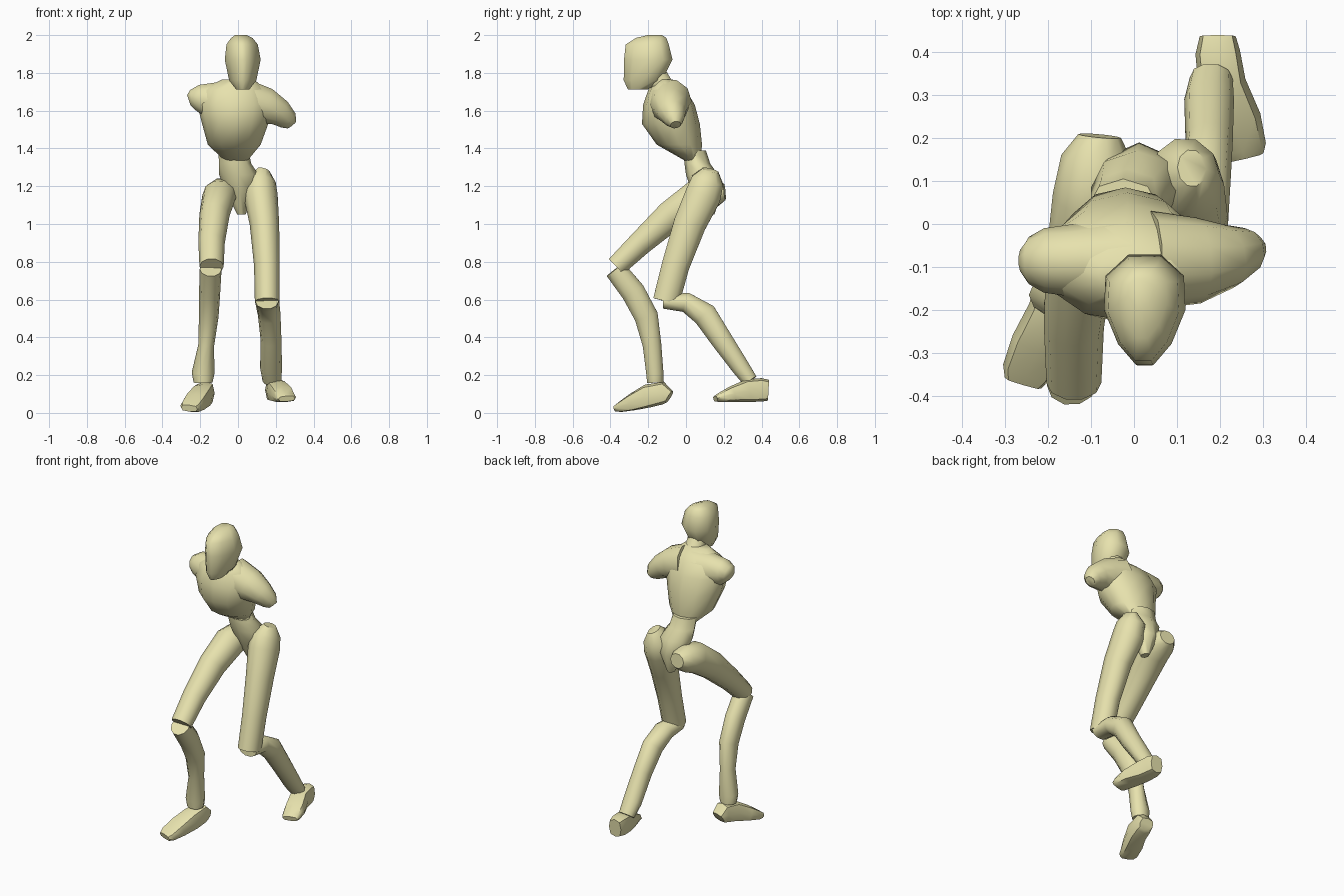
import bpy, bmesh, math
from mathutils import Vector

X, Y, Z = Vector((1, 0, 0)), Vector((0, 1, 0)), Vector((0, 0, 1))


def loft(name, secs, side=X, axis=None, n=10, k=0.0, power=1.0, angle=50):
    """Skin rings (x, y, z, half width, half depth) placed along a path."""
    bm = bmesh.new()
    pts = [Vector(s[:3]) for s in secs]
    rings = []
    for i, s in enumerate(secs):
        t = axis or (pts[min(i + 1, len(pts) - 1)] - pts[max(i - 1, 0)]).normalized()
        u = (side - t * side.dot(t)).normalized()
        v = t.cross(u)
        ring = []
        for j in range(n):
            a = 2 * math.pi * j / n
            c, d = math.cos(a), math.sin(a)
            c = math.copysign(abs(c) ** power, c)
            d = math.copysign(abs(d) ** power, d)
            ring.append(bm.verts.new(pts[i] + u * c * s[3] * (1 + k * d) + v * d * s[4]))
        rings.append(ring)
    for r, q in zip(rings, rings[1:]):
        for j in range(n):
            bm.faces.new((r[j], r[(j + 1) % n], q[(j + 1) % n], q[j]))
    bm.faces.new(rings[0][::-1])
    bm.faces.new(rings[-1])
    bmesh.ops.recalc_face_normals(bm, faces=bm.faces)
    me = bpy.data.meshes.new(name)
    bm.to_mesh(me)
    bm.free()
    ob = bpy.data.objects.new(name, me)
    bpy.context.collection.objects.link(ob)
    me.materials.append(mat)
    bpy.ops.object.select_all(action='DESELECT')
    ob.select_set(True)
    bpy.context.view_layer.objects.active = ob
    bpy.ops.object.shade_smooth_by_angle(angle=math.radians(angle))
    return ob


mat = bpy.data.materials.new("pale_yellow")
mat.diffuse_color = (0.80, 0.76, 0.42, 1)

# Head: egg-shaped, narrower toward the face
loft("head", [
    (.025, -.255, 1.712, .035, .055), (.025, -.228, 1.76, .072, .107),
    (.025, -.20, 1.87, .095, .135), (.022, -.205, 1.95, .083, .12),
    (.02, -.185, 1.985, .057, .085), (.015, -.165, 2.0, .03, .04)],
    axis=Z, k=.32, n=10)

# Neck
loft("neck", [(.02, -.06, 1.64, .085, .07), (.025, -.13, 1.74, .06, .06),
              (.025, -.17, 1.82, .055, .055)])

# Rib cage
loft("chest", [
    (-.01, .035, 1.335, .06, .04), (-.02, -.035, 1.42, .14, .12),
    (-.015, -.08, 1.53, .175, .153), (-.015, -.09, 1.63, .2, .137),
    (-.02, -.10, 1.71, .17, .10), (0, -.115, 1.765, .085, .045)],
    axis=Z, n=12)

# Shoulder stumps: one level, one hanging lower
loft("right_shoulder", [
    (-.03, -.085, 1.63, .11, .13), (-.14, -.085, 1.655, .085, .1),
    (-.21, -.085, 1.665, .075, .075), (-.245, -.085, 1.66, .055, .052),
    (-.26, -.085, 1.655, .03, .03)], side=Y)
loft("left_shoulder", [
    (.04, -.085, 1.65, .115, .12), (.15, -.085, 1.625, .1, .1),
    (.22, -.075, 1.59, .075, .075), (.265, -.06, 1.55, .052, .055),
    (.285, -.055, 1.525, .028, .03)], side=Y)

# Waist and wedge-shaped pelvis
loft("pelvis", [
    (-.025, .045, 1.39, .08, .06), (-.015, .06, 1.32, .085, .068),
    (.005, .085, 1.26, .105, .085), (.012, .11, 1.17, .075, .08),
    (.018, .12, 1.05, .022, .03)], axis=Z, n=8)

# Thighs
loft("right_thigh", [
    (-.08, .205, 1.17, .05, .045), (-.085, .15, 1.165, .085, .08),
    (-.10, .06, 1.145, .09, .095), (-.125, -.08, 1.045, .08, .085),
    (-.14, -.24, .90, .07, .068), (-.14, -.37, .775, .064, .058)])
loft("left_thigh", [
    (.135, .13, 1.285, .035, .045), (.12, .115, 1.23, .08, .09),
    (.12, .09, 1.15, .09, .1), (.14, .02, 1.0, .078, .09),
    (.153, -.055, .78, .068, .077), (.155, -.105, .59, .066, .074)])

# Shins, bowed back at the calf
loft("right_shin", [
    (-.145, -.375, .76, .058, .06), (-.15, -.28, .64, .056, .067),
    (-.155, -.21, .51, .052, .066), (-.168, -.18, .36, .042, .052),
    (-.185, -.165, .21, .06, .048), (-.185, -.163, .16, .05, .045)])
loft("left_shin", [
    (.153, -.12, .59, .062, .04), (.155, .0, .585, .064, .055),
    (.165, .10, .52, .06, .068), (.175, .19, .385, .055, .06),
    (.175, .29, .24, .058, .05), (.18, .34, .17, .05, .042)])

# Feet: boxy wedges, toes turned out
loft("right_foot", [
    (-.168, -.088, .085, .042, .035), (-.175, -.12, .105, .052, .06),
    (-.19, -.20, .09, .056, .062), (-.225, -.28, .058, .062, .046),
    (-.25, -.345, .032, .058, .028), (-.258, -.37, .024, .045, .018)],
    power=.65, n=8)
loft("left_foot", [
    (.195, .437, .12, .042, .055), (.195, .40, .122, .052, .062),
    (.205, .325, .117, .056, .06), (.235, .24, .098, .062, .042),
    (.253, .175, .08, .056, .024), (.258, .155, .075, .045, .015)],
    power=.65, n=8)
